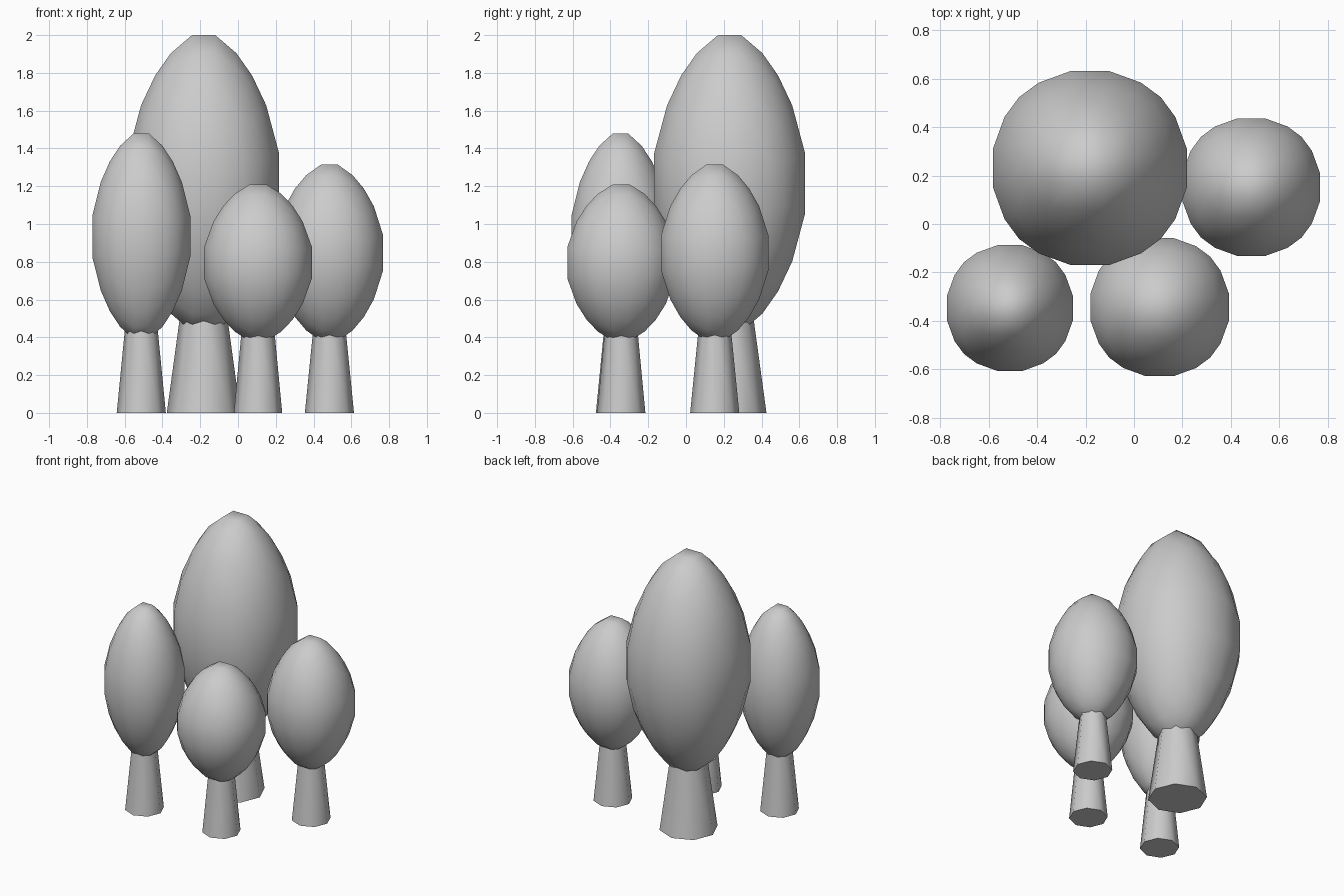
import bpy, bmesh, math

if "Cube" in bpy.data.objects:
    bpy.data.objects.remove(bpy.data.objects["Cube"])


def finish(bm, name, angle):
    bmesh.ops.recalc_face_normals(bm, faces=bm.faces)
    mesh = bpy.data.meshes.new(name)
    bm.to_mesh(mesh)
    bm.free()
    obj = bpy.data.objects.new(name, mesh)
    bpy.context.collection.objects.link(obj)
    bpy.ops.object.select_all(action='DESELECT')
    obj.select_set(True)
    bpy.context.view_layer.objects.active = obj
    bpy.ops.object.shade_smooth_by_angle(angle=math.radians(angle))
    return obj


def canopy(name, x, y, radius, bottom, top):
    """Rounded cube (5 x 5 per side), stretched tall and pinched at both ends."""
    bm = bmesh.new()
    bmesh.ops.create_cube(bm, size=2)
    bmesh.ops.subdivide_edges(bm, edges=bm.edges[:], cuts=4, use_grid_fill=True)
    extent = 1 / math.sqrt(1.08)      # reach of the flat centre faces
    half, mid = (top - bottom) / 2, (top + bottom) / 2
    for v in bm.verts:
        p = v.co.normalized() / extent
        pinch = 1 - 0.24 * p.z ** 2
        v.co = (x + p.x * radius * pinch, y + p.y * radius * pinch, mid + p.z * half)
    return finish(bm, name, 60)


def trunk(name, x, y, r_base, r_join, z_join):
    """Tapered eight-sided trunk that runs a little way into the canopy."""
    height = z_join + 0.08
    r_top = r_base + (r_join - r_base) * height / z_join
    bm = bmesh.new()
    bmesh.ops.create_cone(bm, cap_ends=True, segments=8, radius1=r_base,
                          radius2=r_top, depth=height)
    bmesh.ops.translate(bm, verts=bm.verts, vec=(x, y, height / 2))
    return finish(bm, name, 60)


# name, x, y, canopy radius, canopy bottom, canopy top, trunk base, trunk at join, join height
trees = [
    ("large", -0.182, 0.231, 0.404, 0.43, 2.00, 0.195, 0.132, 0.46),
    ("left", -0.512, -0.347, 0.262, 0.39, 1.48, 0.13, 0.09, 0.41),
    ("front", 0.106, -0.343, 0.288, 0.38, 1.21, 0.128, 0.09, 0.40),
    ("right", 0.484, 0.152, 0.287, 0.38, 1.315, 0.13, 0.09, 0.40),
]
for name, x, y, r, bottom, top, r_base, r_join, z_join in trees:
    canopy(name + "_tree_canopy", x, y, r, bottom, top)
    trunk(name + "_tree_trunk", x, y, r_base, r_join, z_join)
